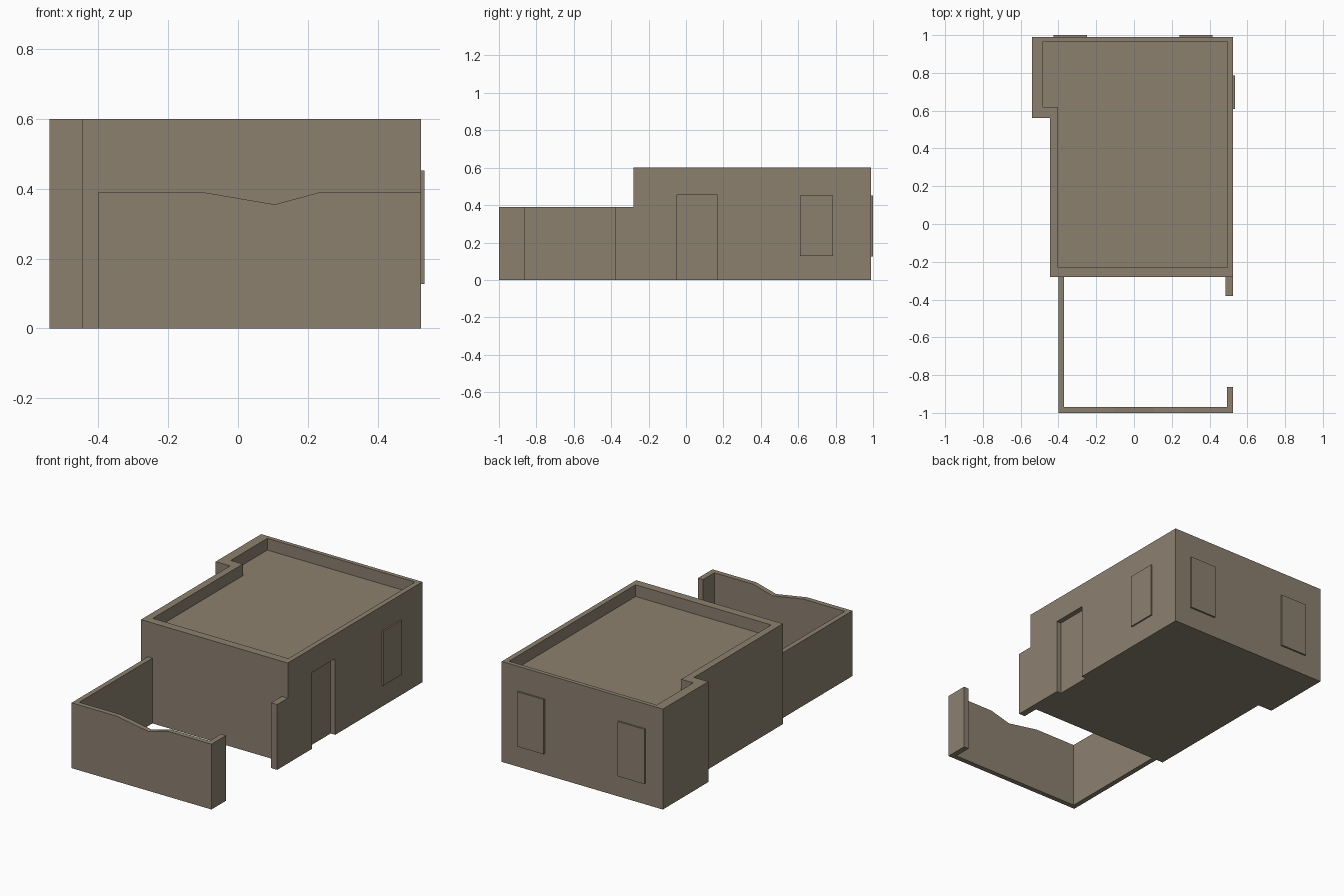
import bpy
import bmesh
from mathutils import Vector

if "Cube" in bpy.data.objects:
    bpy.data.objects.remove(bpy.data.objects["Cube"], do_unlink=True)

# One plaster colour for the whole building
plaster = bpy.data.materials.new("warm_grey_plaster")
plaster.use_nodes = True
colour = (0.262, 0.216, 0.159, 1)
plaster.diffuse_color = colour
bsdf = plaster.node_tree.nodes["Principled BSDF"]
bsdf.inputs["Base Color"].default_value = colour
bsdf.inputs["Roughness"].default_value = 0.9


def prism(name, outline, direction):
    """Extrude a closed outline along a direction into a solid."""
    bm = bmesh.new()
    face = bm.faces.new([bm.verts.new(p) for p in outline])
    moved = bmesh.ops.extrude_face_region(bm, geom=[face])["geom"]
    verts = [g for g in moved if isinstance(g, bmesh.types.BMVert)]
    bmesh.ops.translate(bm, vec=Vector(direction), verts=verts)
    bmesh.ops.recalc_face_normals(bm, faces=bm.faces)
    mesh = bpy.data.meshes.new(name)
    bm.to_mesh(mesh)
    bm.free()
    mesh.materials.append(plaster)
    obj = bpy.data.objects.new(name, mesh)
    bpy.context.collection.objects.link(obj)
    return obj


def slab(name, plan, bottom, top):
    return prism(name, [(x, y, bottom) for x, y in plan], (0, 0, top - bottom))


def block(name, x0, x1, y0, y1, z0, z1):
    return slab(name, [(x0, y0), (x1, y0), (x1, y1), (x0, y1)], z0, z1)


def carve(target, cutter):
    cutter.hide_render = True
    mod = target.modifiers.new("carve", "BOOLEAN")
    mod.operation = "DIFFERENCE"
    mod.solver = "EXACT"
    mod.object = cutter
    bpy.context.view_layer.objects.active = target
    bpy.ops.object.modifier_apply(modifier=mod.name)
    bpy.data.objects.remove(cutter, do_unlink=True)


def stepped_plan(left, step_x, right, front, step_y, back):
    return [(step_x, front), (right, front), (right, back),
            (left, back), (left, step_y), (step_x, step_y)]


# House body with sunken roof and recessed doorway
HEIGHT, WALL_TOP = 0.6, 0.39
house = slab("house", stepped_plan(-0.54, -0.445, 0.525, -0.28, 0.56, 0.99), 0, HEIGHT)
carve(house, slab("roof_cutter",
                  stepped_plan(-0.482, -0.402, 0.494, -0.23, 0.62, 0.965), 0.53, 0.7))
carve(house, block("door_cutter", 0.495, 0.6, -0.05, 0.168, -0.1, 0.455))

# Shallow window panels
block("side_window", 0.52, 0.534, 0.61, 0.785, 0.127, 0.452)
for name, x in (("back_window_right", -0.337), ("back_window_left", 0.328)):
    block(name, x - 0.088, x + 0.088, 0.985, 1.0, 0.125, 0.452)

# Courtyard wall: side run, dipped front run and two gate posts
block("courtyard_side_wall", -0.4, -0.37, -0.97, -0.28, 0, WALL_TOP)
front = [(-0.4, 0), (0.525, 0), (0.525, WALL_TOP), (0.235, WALL_TOP),
         (0.105, 0.355), (-0.1, WALL_TOP), (-0.4, WALL_TOP)]
prism("courtyard_front_wall", [(x, -1, z) for x, z in front], (0, 0.03, 0))
block("gate_post_front", 0.492, 0.525, -0.97, -0.863, 0, WALL_TOP)
block("gate_post_house", 0.485, 0.525, -0.38, -0.28, 0, WALL_TOP)
